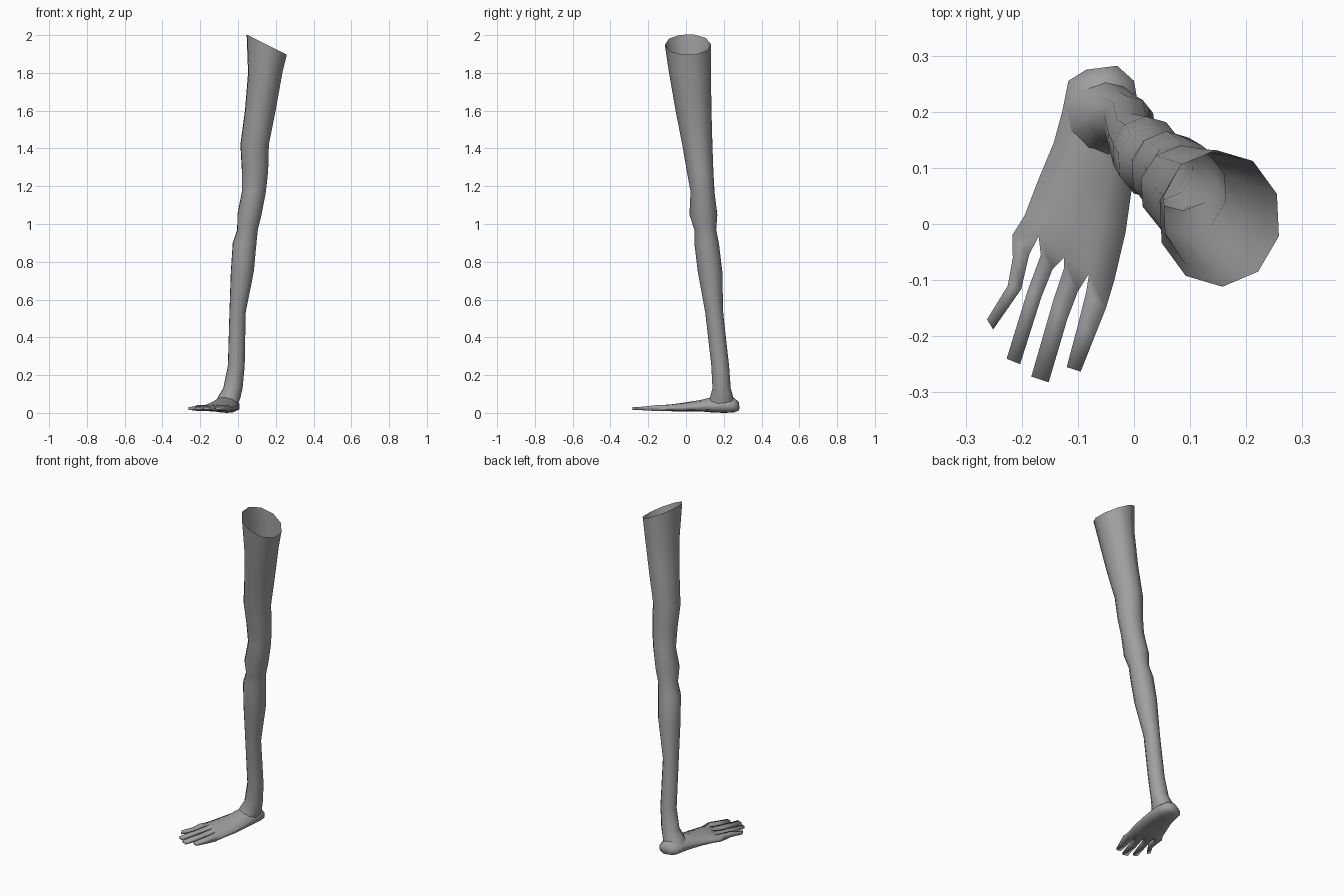
import bpy, bmesh, math

skin = bpy.data.materials.new("grey_skin")
skin.diffuse_color = (0.35, 0.35, 0.35, 1)


def finish(bm, name):
    bmesh.ops.recalc_face_normals(bm, faces=bm.faces)
    for f in bm.faces:
        f.smooth = True
    mesh = bpy.data.meshes.new(name)
    bm.to_mesh(mesh)
    bm.free()
    mesh.materials.append(skin)
    obj = bpy.data.objects.new(name, mesh)
    bpy.context.collection.objects.link(obj)
    return obj


def bridge(bm, a, b):
    n = len(a)
    for i in range(n):
        j = (i + 1) % n
        bm.faces.new((a[i], a[j], b[j], b[i]))


# Leg: ten-sided rings as z, x min, x max, y min, y max, from hip to ankle
LEG = [
    (1.95, 0.042, 0.262, -0.112, 0.132),
    (1.80, 0.050, 0.238, -0.090, 0.132),
    (1.60, 0.034, 0.202, -0.055, 0.135),
    (1.42, 0.010, 0.166, -0.020, 0.140),
    (1.28, 0.018, 0.162, 0.004, 0.145),
    (1.17, 0.018, 0.150, 0.024, 0.151),
    (1.05, -0.006, 0.127, 0.018, 0.166),
    (0.97, -0.006, 0.107, 0.044, 0.160),
    (0.90, -0.030, 0.100, 0.044, 0.174),
    (0.75, -0.040, 0.086, 0.062, 0.192),
    (0.53, -0.047, 0.042, 0.102, 0.197),
    (0.25, -0.055, 0.037, 0.134, 0.228),
    (0.13, -0.080, 0.026, 0.140, 0.237),
    (0.085, -0.108, 0.016, 0.128, 0.250),
    (0.050, -0.125, 0.005, 0.115, 0.260),
]
bm = bmesh.new()
prev = None
for k, (z, x0, x1, y0, y1) in enumerate(LEG):
    ring = []
    for i in range(10):
        a = math.radians(36 * i - 15)
        # the open hip end is cut at a slant, high on the inner side
        dz = -0.055 * math.cos(a) if k == 0 else 0
        ring.append(bm.verts.new(((x0 + x1) / 2 + (x1 - x0) / 2 * math.cos(a),
                                  (y0 + y1) / 2 + (y1 - y0) / 2 * math.sin(a), z + dz)))
    if prev:
        bridge(bm, prev, ring)
    prev = ring
finish(bm, "leg")

# Foot: slices from heel to toe roots as left x, y, right x, y, bottom z, top z
FOOT = [
    (-0.085, 0.275, -0.030, 0.282, 0.012, 0.060),
    (-0.117, 0.255, 0.000, 0.255, 0.003, 0.078),
    (-0.128, 0.200, 0.007, 0.215, 0.000, 0.090),
    (-0.143, 0.145, 0.002, 0.140, 0.002, 0.085),
    (-0.170, 0.080, -0.003, 0.070, 0.008, 0.068),
    (-0.195, 0.015, -0.015, -0.015, 0.008, 0.056),
]
TOE_ROOTS = [(-0.217, -0.02), (-0.17, -0.022), (-0.125, -0.06), (-0.08, -0.088), (-0.035, -0.1)]
TOP = (0.55, 0.9, 1.0, 0.9, 0.55)
BOTTOM = (0.2, 0.03, 0.0, 0.03, 0.2)
bm = bmesh.new()
rows = []
for lx, ly, rx, ry, z0, z1 in FOOT:
    pts = [(lx + (rx - lx) * u / 4, ly + (ry - ly) * u / 4) for u in range(5)]
    rows.append((pts, z0, z1))
rows.append((TOE_ROOTS, 0.008, 0.047))
prev = None
for pts, z0, z1 in rows:
    top = [bm.verts.new((x, y, z0 + (z1 - z0) * h)) for (x, y), h in zip(pts, TOP)]
    bot = [bm.verts.new((x, y, z0 + (z1 - z0) * h)) for (x, y), h in zip(pts, BOTTOM)]
    ring = top + bot[::-1]
    if prev:
        bridge(bm, prev, ring)
    else:
        bm.faces.new(ring)
    prev = ring

# Toes: three slices each, left x, y, right x, y; they thin towards blunt tips
TOES = [
    [(-0.216, -0.06, -0.187, -0.055), (-0.225, -0.11, -0.201, -0.116), (-0.262, -0.17, -0.251, -0.188)],
    [(-0.166, -0.055, -0.145, -0.08), (-0.190, -0.12, -0.165, -0.130), (-0.227, -0.24, -0.203, -0.250)],
    [(-0.125, -0.080, -0.100, -0.12), (-0.145, -0.14, -0.119, -0.170), (-0.183, -0.272, -0.152, -0.282)],
    [(-0.085, -0.120, -0.050, -0.15), (-0.100, -0.18, -0.070, -0.200), (-0.120, -0.255, -0.095, -0.263)],
]
HEIGHTS = [(0.010, 0.042), (0.012, 0.036), (0.016, 0.030)]
for i, slices in enumerate(TOES):
    ring = [top[i], top[i + 1], bot[i + 1], bot[i]]
    for (lx, ly, rx, ry), (z0, z1) in zip(slices, HEIGHTS):
        new = [bm.verts.new(c) for c in ((lx, ly, z1), (rx, ry, z1), (rx, ry, z0), (lx, ly, z0))]
        bridge(bm, ring, new)
        ring = new
    bm.faces.new(ring)
finish(bm, "foot")
